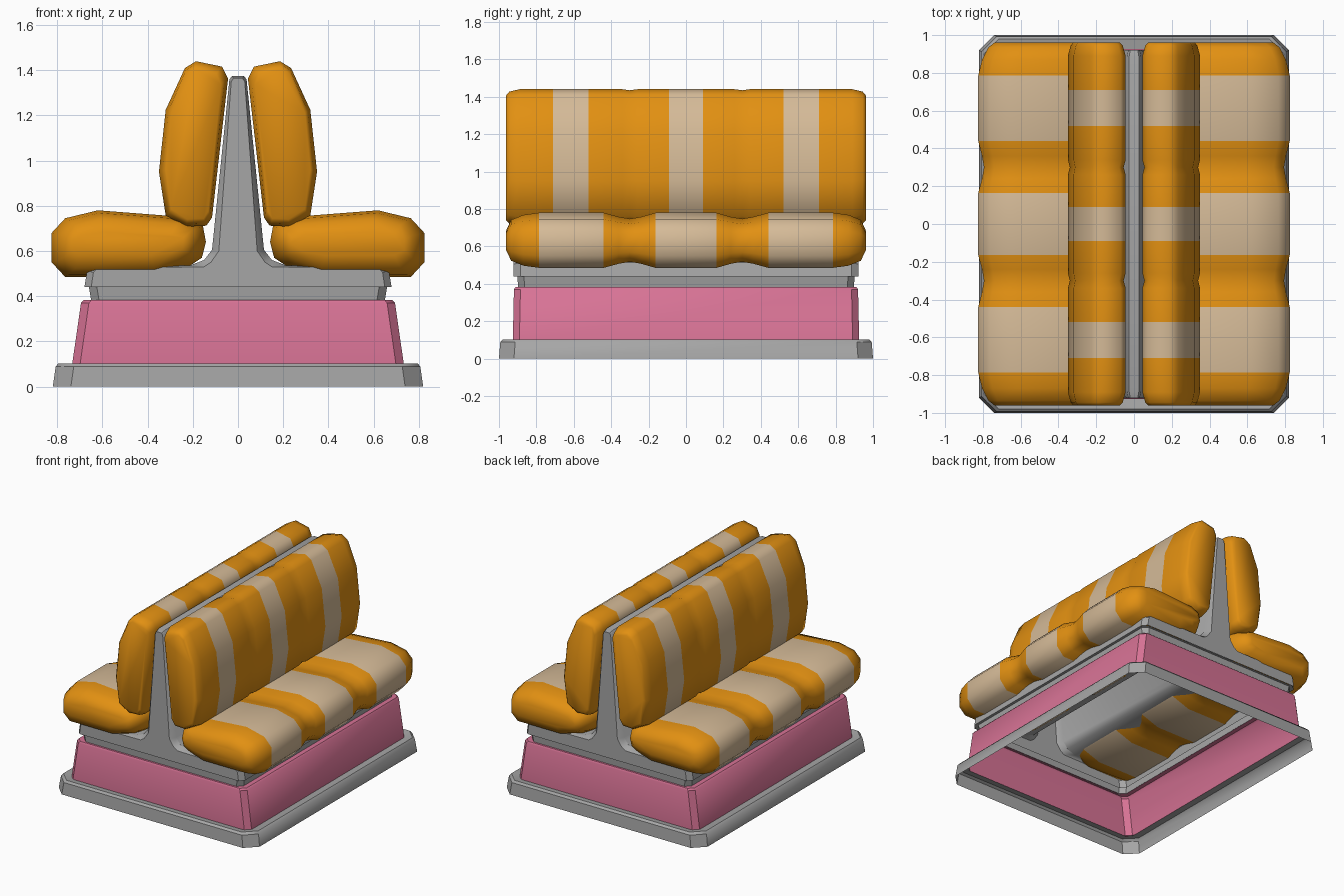
import bpy, bmesh, math
from mathutils import Vector

if "Cube" in bpy.data.objects:
    bpy.data.objects.remove(bpy.data.objects["Cube"])


def material(name, color):
    m = bpy.data.materials.new(name)
    m.diffuse_color = (*color, 1)
    m.use_nodes = True
    m.node_tree.nodes["Principled BSDF"].inputs["Base Color"].default_value = m.diffuse_color
    return m


ORANGE = material("orange_fabric", (0.76, 0.28, 0.006))
TAN = material("tan_fabric", (0.66, 0.49, 0.31))
PINK = material("pink_panel", (0.68, 0.17, 0.30))
GRAY = material("gray_plastic", (0.38, 0.38, 0.38))


def loft(name, rings, mats, closed=True, caps=False, stripes=(), angle=35):
    """Skin a list of matching rings; faces inside a stripe range of |y| get material 1."""
    bm = bmesh.new()
    rows = [[bm.verts.new(Vector(p)) for p in r] for r in rings]
    n = len(rows[0])
    for a, b in zip(rows, rows[1:]):
        for i in range(n if closed else n - 1):
            j = (i + 1) % n
            bm.faces.new((a[i], a[j], b[j], b[i]))
    if caps:
        bm.faces.new(rows[0][::-1])
        bm.faces.new(rows[-1])
    bmesh.ops.recalc_face_normals(bm, faces=bm.faces[:])
    for f in bm.faces:
        y = abs(f.calc_center_median().y)
        f.material_index = int(any(lo < y < hi for lo, hi in stripes))
    me = bpy.data.meshes.new(name)
    bm.to_mesh(me)
    bm.free()
    for m in mats:
        me.materials.append(m)
    me.shade_smooth()
    me.set_sharp_from_angle(angle=math.radians(angle))
    ob = bpy.data.objects.new(name, me)
    bpy.context.collection.objects.link(ob)
    return ob


def octagon(x, y, z, c):
    """Rectangle in plan with cut corners."""
    return [(x, -y + c, z), (x, y - c, z), (x - c, y, z), (-x + c, y, z),
            (-x, y - c, z), (-x, -y + c, z), (-x + c, -y, z), (x - c, -y, z)]


def cushion(name, side, profile, center, stations, stripes):
    """Profile scaled about its centre at mirrored stations (y, x scale, z scale)."""
    full = [(-y, a, b) for y, a, b in stations if y > 0] + stations[::-1]
    cx, cz = center
    rings = [[(side * (cx + (x - cx) * a), y, cz + (z - cz) * b) for x, z in profile]
             for y, a, b in full]
    return loft(name, rings, [ORANGE, TAN], caps=True, stripes=stripes, angle=60)


# Base plinth, pink skirt and neck: hollow shells, open below
loft("base_plinth", [octagon(0.82, 1.0, 0, 0.08), octagon(0.807, 0.993, 0.088, 0.08),
                     octagon(0.795, 0.98, 0.103, 0.08), octagon(0.735, 0.925, 0.093, 0.05)], [GRAY])
loft("pink_skirt", [octagon(0.735, 0.926, 0.093, 0.035), octagon(0.695, 0.92, 0.37, 0.035),
                    octagon(0.685, 0.912, 0.382, 0.035), octagon(0.65, 0.89, 0.382, 0.035)], [PINK])
loft("neck", [octagon(0.65, 0.897, 0.38, 0.035), octagon(0.66, 0.902, 0.44, 0.035),
              octagon(0.68, 0.92, 0.44, 0.035)], [GRAY])

# Deck flowing up into the central spine, chamfered at both ends
wide = [(0.68, 0.44), (0.668, 0.513), (0.64, 0.532), (0.215, 0.535), (0.15, 0.56),
        (0.115, 0.605), (0.038, 1.36), (0.026, 1.375)]
slim = [(0.65, 0.44), (0.64, 0.505), (0.62, 0.525), (0.15, 0.53), (0.12, 0.55),
        (0.085, 0.60), (0.03, 1.35), (0.02, 1.365)]


def section(half, y):
    return [(x, y, z) for x, z in half] + [(-x, y, z) for x, z in half[::-1]]


loft("deck_and_spine", [section(slim, -0.922), section(wide, -0.885),
                        section(wide, 0.885), section(slim, 0.922)],
     [GRAY], closed=False, caps=True)

# Seat cushions: three soft bulges with tan stripes
seat_profile = [(0.825, 0.55), (0.825, 0.68), (0.765, 0.745), (0.62, 0.78), (0.23, 0.75),
                (0.155, 0.71), (0.142, 0.64), (0.16, 0.57), (0.22, 0.53), (0.35, 0.485),
                (0.765, 0.485)]
seat_stations = [(0.962, 0.74, 0.35), (0.935, 0.84, 0.74), (0.87, 0.94, 0.92), (0.785, 1, 1),
                 (0.44, 1, 1), (0.36, 0.94, 0.85), (0.30, 0.91, 0.78), (0.24, 0.94, 0.85),
                 (0.163, 1, 1)]
# mirrored half is listed outside-in, so both halves meet across the middle stripe
seat_stripes = [(-1, 0.16), (0.45, 0.78)]

# Backrest cushions: tall, leaning, with two creases
back_profile = [(0.186, 1.44), (0.07, 1.416), (0.044, 1.363), (0.115, 0.748), (0.14, 0.712),
                (0.23, 0.708), (0.32, 0.757), (0.35, 0.951), (0.32, 1.225), (0.235, 1.41)]
back_stations = [(0.962, 0.80, 0.91), (0.945, 0.90, 0.965), (0.89, 1, 1), (0.71, 1, 1),
                 (0.52, 1, 1), (0.34, 1, 1), (0.30, 0.93, 0.985), (0.26, 1, 1), (0.09, 1, 1)]
back_stripes = [(-1, 0.085), (0.53, 0.70)]

for side, label in ((-1, "left"), (1, "right")):
    cushion(label + "_seat_cushion", side, seat_profile, (0.485, 0.632), seat_stations, seat_stripes)
    cushion(label + "_backrest_cushion", side, back_profile, (0.20, 1.07), back_stations, back_stripes)
